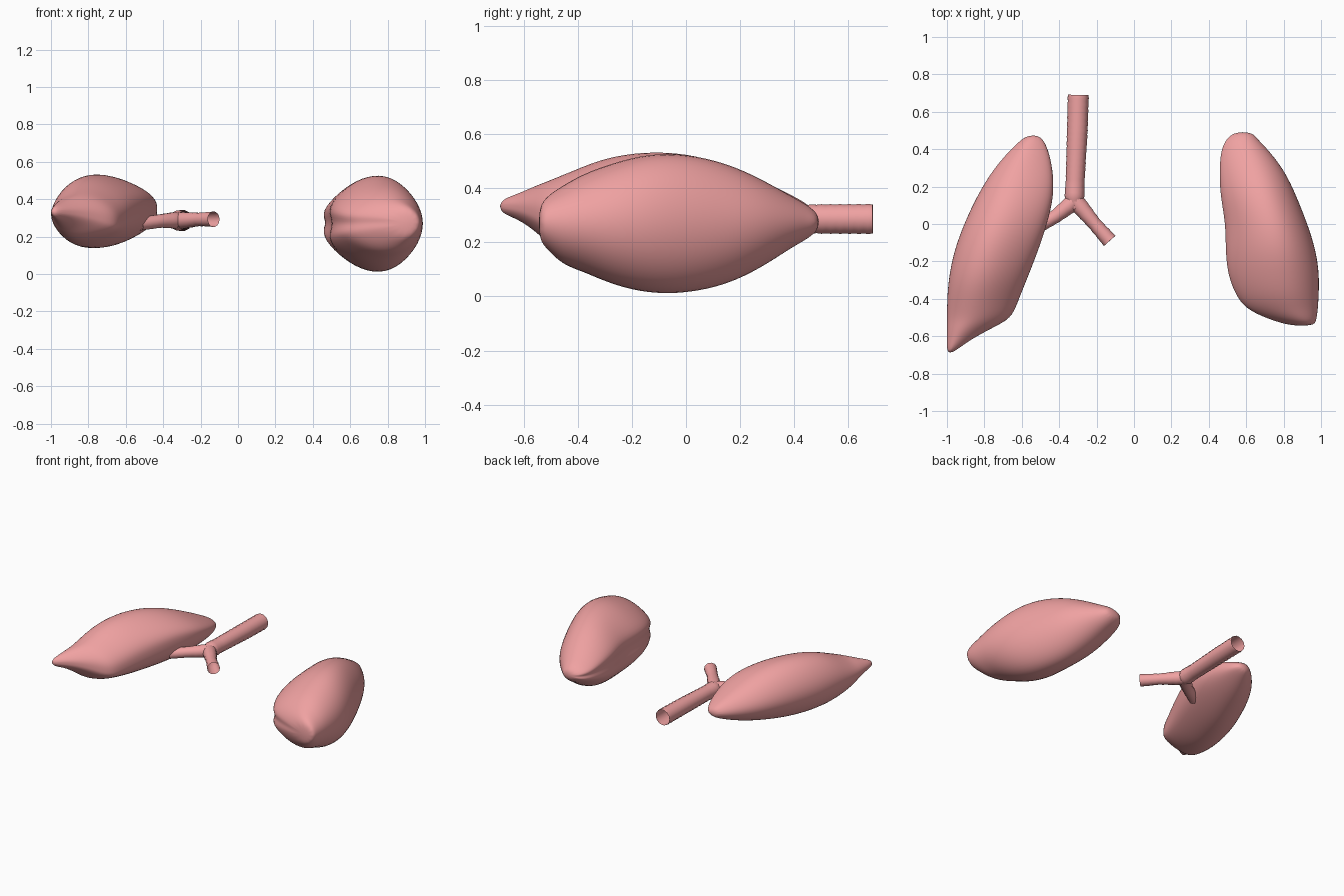
import bpy, math
from mathutils import Vector

if "Cube" in bpy.data.objects:
    bpy.data.objects.remove(bpy.data.objects["Cube"])

mat = bpy.data.materials.new("tissue_pink")
mat.diffuse_color = (0.87, 0.36, 0.36, 1)
mat.use_nodes = True
mat.node_tree.nodes["Principled BSDF"].inputs["Base Color"].default_value = mat.diffuse_color


def loft(name, rings, caps):
    n = len(rings[0])
    verts = [p for r in rings for p in r]
    faces = []
    for i in range(len(rings) - 1):
        for j in range(n):
            k = (j + 1) % n
            faces.append((i*n + j, i*n + k, (i+1)*n + k, (i+1)*n + j))
    if caps:
        faces.append(tuple(range(n))[::-1])
        faces.append(tuple(range((len(rings) - 1)*n, len(rings)*n)))
    me = bpy.data.meshes.new(name)
    me.from_pydata(verts, [], faces)
    ob = bpy.data.objects.new(name, me)
    bpy.context.collection.objects.link(ob)
    me.materials.append(mat)
    bpy.ops.object.select_all(action='DESELECT')
    ob.select_set(True)
    bpy.context.view_layer.objects.active = ob
    bpy.ops.object.mode_set(mode='EDIT')
    bpy.ops.mesh.select_all(action='SELECT')
    bpy.ops.mesh.normals_make_consistent(inside=False)
    bpy.ops.object.mode_set(mode='OBJECT')
    if caps:
        ob.modifiers.new("smooth", 'SUBSURF').levels = 2
        ob.modifiers["smooth"].render_levels = 2
        bpy.ops.object.shade_smooth()
    else:
        bpy.ops.object.shade_smooth_by_angle(angle=math.radians(50))
    return ob


# Half cross-section (medial to lateral, height), mirrored below
def lung(name, half, stations):
    prof = half + [(u, -v) for u, v in half[-2:0:-1]]
    rings = []
    for y, xm, xl, zt, zb, zmid, tilt in stations:
        ring = []
        for u, v in prof:
            u = 0.5 + (u - 0.5) * 1.03
            h = (zt - zmid) if v > 0 else (zmid - zb)
            z = zmid + v * h * 1.035 + tilt * (1 - u) * (1 - abs(v))
            ring.append((xm + (xl - xm) * u, y, z))
        rings.append(ring)
    return loft(name, rings, True)


# Lung on the +x side: fuller, with a groove on the inner face
lung("lung_a",
     [(.07, 0), (-.01, .27), (.11, .58), (.33, .88), (.58, 1), (.78, .85), (.94, .48), (1, 0)],
     [(.492, .54, .63, .30, .25, .275, 0),
      (.455, .49, .66, .335, .215, .275, 0),
      (.39, .462, .725, .37, .18, .275, 0),
      (.28, .453, .81, .435, .105, .275, 0),
      (.15, .458, .87, .495, .04, .27, 0),
      (0, .487, .93, .53, .008, .27, 0),
      (-.14, .485, .975, .53, .008, .27, 0),
      (-.27, .497, .993, .495, .04, .27, 0),
      (-.38, .54, .99, .455, .09, .27, 0),
      (-.455, .595, .985, .41, .115, .27, 0),
      (-.51, .72, .977, .375, .17, .275, 0),
      (-.545, .84, .965, .33, .21, .275, 0)])

# Lung on the -x side: flatter, sloping down to an outer front tip
lung("lung_b",
     [(0, 0), (.01, .3), (.12, .6), (.36, .9), (.6, 1), (.8, .82), (.95, .42), (1, 0)],
     [(.475, -.51, -.57, .32, .275, .30, 0),
      (.43, -.47, -.63, .355, .25, .30, 0),
      (.30, -.437, -.75, .42, .20, .31, .02),
      (.15, -.432, -.84, .49, .165, .32, .04),
      (0, -.47, -.91, .53, .14, .33, .04),
      (-.15, -.52, -.965, .537, .135, .33, .02),
      (-.30, -.58, -.993, .515, .14, .33, -.01),
      (-.42, -.627, -1, .465, .165, .32, -.04),
      (-.505, -.66, -1, .43, .19, .32, -.05),
      (-.555, -.76, -1, .41, .24, .325, -.02),
      (-.62, -.88, -1, .38, .285, .33, 0),
      (-.69, -.97, -1, .355, .31, .333, 0)])


# Ribbed open tube along a path of (x, y, z, radius)
def tube(name, path, step, sides=14):
    pts = []
    for a, b in zip(path, path[1:]):
        n = max(1, round((Vector(b[:3]) - Vector(a[:3])).length / step))
        pts += [Vector(a).lerp(Vector(b), i / n) for i in range(n)]
    pts.append(Vector(path[-1]))
    rings = []
    for i, p in enumerate(pts):
        d = (pts[min(i + 1, len(pts) - 1)] - pts[max(i - 1, 0)]).to_3d().normalized()
        s = d.cross(Vector((0, 0, 1))).normalized()
        t = s.cross(d)
        r = p.w * (1.02 if i % 2 else 0.98)
        rings.append([p.to_3d() + (s * math.cos(a) + t * math.sin(a)) * r
                      for a in (2 * math.pi * k / sides for k in range(sides))])
    return loft(name, rings, False)


tube("windpipe", [(-.298, .69, .286, .056), (-.303, .5, .286, .055),
                  (-.315, .22, .286, .05), (-.318, .15, .286, .053),
                  (-.318, .08, .286, .035)], .018)
tube("bronchus_long", [(-.325, .14, .286, .045), (-.285, .09, .287, .044),
                       (-.21, .0, .292, .036), (-.13, -.09, .293, .041)], .022)
tube("bronchus_short", [(-.305, .14, .286, .045), (-.35, .095, .287, .043),
                        (-.42, .04, .283, .036), (-.525, -.02, .268, .036)], .022)
